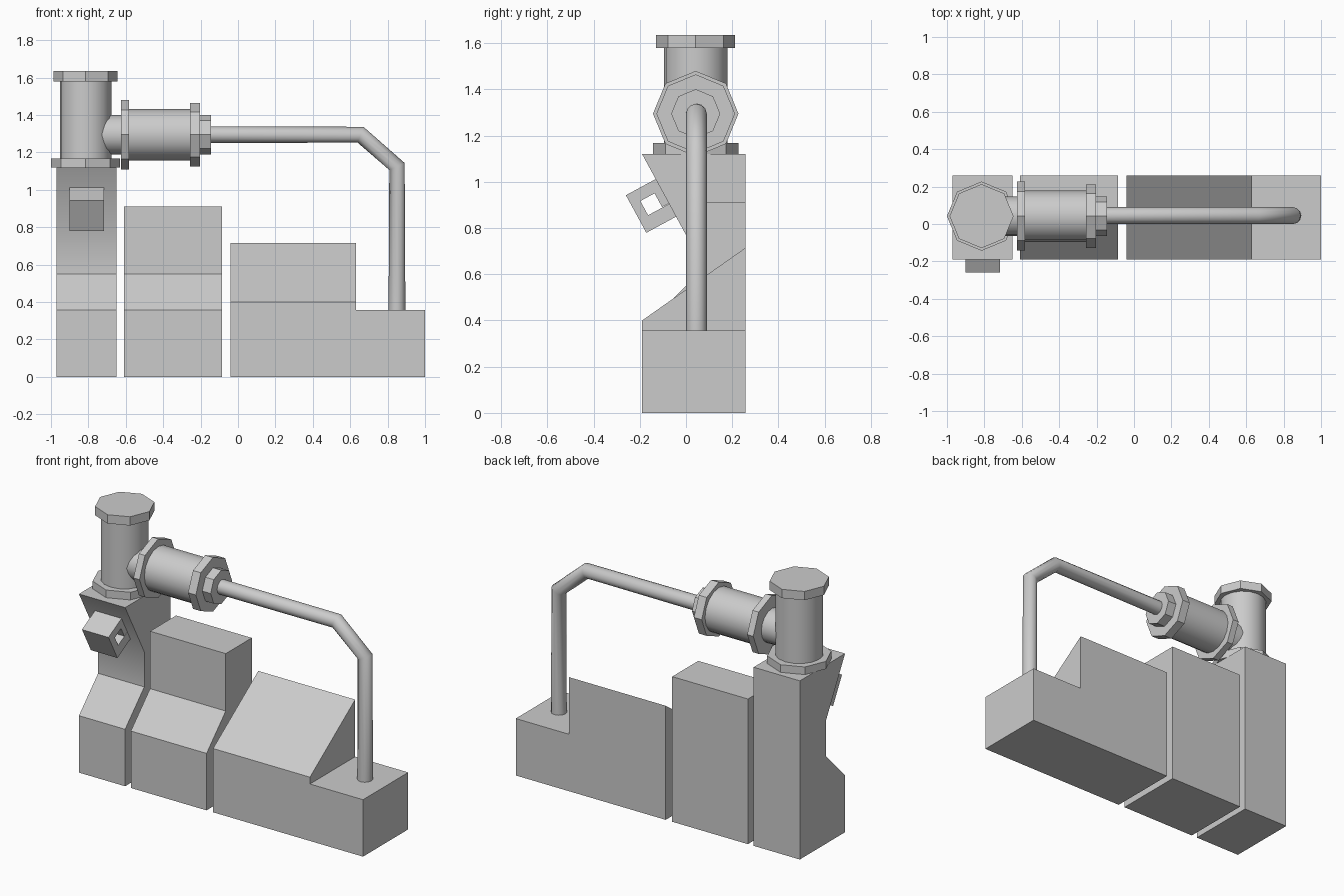
import bpy
import bmesh
import math
from mathutils import Matrix, Vector

cube = bpy.data.objects.get("Cube")
if cube:
    bpy.data.objects.remove(cube, do_unlink=True)

GREY = (0.6, 0.6, 0.6, 1.0)
mat = bpy.data.materials.new("plain grey")
mat.use_nodes = True
mat.diffuse_color = GREY
mat.node_tree.nodes["Principled BSDF"].inputs["Base Color"].default_value = GREY


def finish(name, bm, smooth):
    """Turn a bmesh into a named, shaded object."""
    bmesh.ops.recalc_face_normals(bm, faces=bm.faces)
    mesh = bpy.data.meshes.new(name)
    bm.to_mesh(mesh)
    bm.free()
    mesh.materials.append(mat)
    obj = bpy.data.objects.new(name, mesh)
    bpy.context.collection.objects.link(obj)
    if smooth:
        bpy.ops.object.select_all(action="DESELECT")
        obj.select_set(True)
        bpy.context.view_layer.objects.active = obj
        bpy.ops.object.shade_smooth_by_angle(angle=math.radians(30))
    return obj


def extrude_x(name, profile, x0, x1, smooth=False):
    """Side profile of (y, z) points extruded from x0 to x1."""
    bm = bmesh.new()
    face = bm.faces.new([bm.verts.new((x0, y, z)) for y, z in profile])
    ext = bmesh.ops.extrude_face_region(bm, geom=[face])
    verts = [g for g in ext["geom"] if isinstance(g, bmesh.types.BMVert)]
    bmesh.ops.translate(bm, verts=verts, vec=(x1 - x0, 0, 0))
    return finish(name, bm, smooth)


AXIS_Y = 0.042
TOWER_X = -0.815
PIPE_Z = 1.295


def drum(name, start, end, radius, sides, along_x=False):
    """Prism on the upright tower axis or on the level pipe axis."""
    mid = (start + end) / 2
    if along_x:
        place = Matrix.Translation((mid, AXIS_Y, PIPE_Z)) @ Matrix.Rotation(math.pi / 2, 4, "Y")
    else:
        place = Matrix.Translation((TOWER_X, AXIS_Y, mid))
    bm = bmesh.new()
    bmesh.ops.create_cone(bm, cap_ends=True, segments=sides, radius1=radius,
                          radius2=radius, depth=end - start, matrix=place)
    return finish(name, bm, sides > 8)


# Three cabinets standing side by side
FRONT, BACK, STEP = -0.19, 0.258, 0.357
base = [(FRONT, STEP), (FRONT, 0), (BACK, 0)]
extrude_x("tall_cabinet", base + [(BACK, 1.12), (FRONT, 1.12), (0, 0.77), (0, 0.55)],
          -0.97, -0.65, smooth=True)
extrude_x("middle_cabinet", base + [(BACK, 0.91), (0, 0.91), (0, 0.55)], -0.61, -0.085)
extrude_x("sloped_cabinet", [(FRONT, 0), (BACK, 0), (BACK, 0.715), (FRONT, 0.4)], -0.04, 0.632)
extrude_x("low_cabinet", base + [(BACK, STEP)], 0.632, 1.0)

# Hollow control box hung on the overhanging face
corner = Vector((-0.26, 0.942))
down = Vector((0.19, -0.35)).normalized()
inward = Vector((-down.y, down.x))
hook = [(0, 0), (0.147, 0), (0.147, 0.12), (0.113, 0.12), (0.113, 0.052), (0.043, 0.052),
        (0.043, 0.122), (0.147, 0.122), (0.147, 0.185), (0, 0.185)]
extrude_x("control_box", [corner + inward * d + down * v for d, v in hook], -0.9, -0.716)

# Upright tower with octagonal flanges
drum("tower_lower_flange", 1.12, 1.168, 0.185, 8)
drum("tower_body", 1.168, 1.58, 0.138, 16)
drum("tower_cap", 1.58, 1.635, 0.171, 8)

# Level coupling between the tower and the pipe
drum("coupling_neck", -0.78, -0.625, 0.105, 16, True)
drum("coupling_inner_flange", -0.625, -0.583, 0.185, 8, True)
drum("coupling_body", -0.583, -0.257, 0.137, 16, True)
drum("coupling_outer_flange", -0.257, -0.203, 0.17, 8, True)
drum("coupling_end", -0.203, -0.145, 0.106, 8, True)

# Bent pipe running down to the low cabinet
path = [(-0.16, PIPE_Z), (0.655, PIPE_Z), (0.85, 1.125), (0.85, STEP)]
curve = bpy.data.curves.new("pipe", "CURVE")
curve.dimensions = "3D"
curve.bevel_depth = 0.045
curve.bevel_resolution = 4
spline = curve.splines.new("POLY")
spline.points.add(len(path) - 1)
for point, (x, z) in zip(spline.points, path):
    point.co = (x, AXIS_Y + 0.003, z, 1)
spline.use_smooth = True
curve.materials.append(mat)
pipe = bpy.data.objects.new("pipe", curve)
bpy.context.collection.objects.link(pipe)
bpy.ops.object.select_all(action="DESELECT")
pipe.select_set(True)
bpy.context.view_layer.objects.active = pipe
bpy.ops.object.convert(target="MESH")
